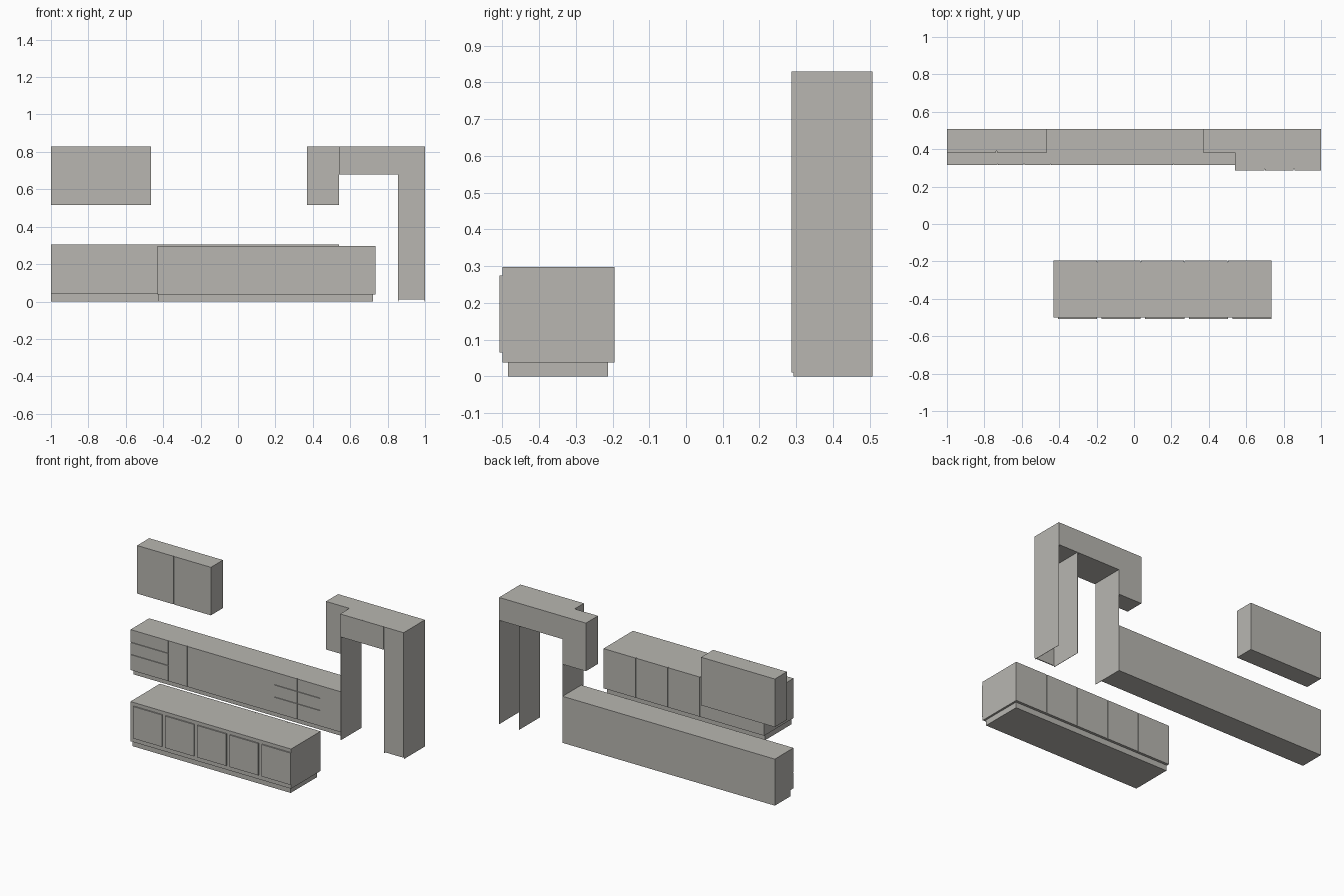
import bpy
import bmesh

cube = bpy.data.objects.get("Cube")
if cube:
    bpy.data.objects.remove(cube)

grey = bpy.data.materials.new("warm grey")
grey.use_nodes = True
colour = (0.48, 0.47, 0.44, 1)
grey.diffuse_color = colour
grey.node_tree.nodes["Principled BSDF"].inputs["Base Color"].default_value = colour


def box(name, x, y, z):
    """Box spanning the given (low, high) ranges."""
    bm = bmesh.new()
    bmesh.ops.create_cube(bm, size=1)
    for v in bm.verts:
        v.co = [r[0] if c < 0 else r[1] for c, r in zip(v.co, (x, y, z))]
    mesh = bpy.data.meshes.new(name)
    bm.to_mesh(mesh)
    bm.free()
    mesh.materials.append(grey)
    ob = bpy.data.objects.new(name, mesh)
    bpy.context.collection.objects.link(ob)
    return ob


def fronts(name, xs, y, zs, gap=0.0015):
    """Grid of door or drawer fronts between the split lines, with narrow gaps."""
    for i, (x0, x1) in enumerate(zip(xs, xs[1:])):
        for j, (z0, z1) in enumerate(zip(zs, zs[1:])):
            left = gap if i else 0
            right = gap if i < len(xs) - 2 else 0
            low = gap if j else 0
            high = gap if j < len(zs) - 2 else 0
            box(f"{name}_{i + 1}_{j + 1}", (x0 + left, x1 - right), y,
                (z0 + low, z1 - high))


BACK = 0.508

# Base cabinet run along the back
box("base_body", (-1, 0.54), (0.321, BACK), (0.04, 0.305))
box("base_plinth", (-1, 0.54), (0.345, BACK), (0, 0.04))
base_y = (0.315, 0.321)
levels = (0.04, 0.142, 0.222, 0.305)
fronts("left_drawer", (-1, -0.729), base_y, levels)
fronts("base_door", (-0.726, -0.588, -0.447), base_y, (0.04, 0.305))
box("base_panel", (-0.444, 0.043), base_y, (0.04, 0.305))
fronts("right_drawer", (0.043, 0.209, 0.374), base_y, levels)
box("base_end_panel", (0.374, 0.54), base_y, (0.04, 0.305))

# Wall cabinets
wall_z = (0.515, 0.83)
box("left_wall_cabinet", (-1, -0.465), (0.389, BACK), wall_z)
fronts("left_wall_door", (-1, -0.735, -0.465), (0.383, 0.389), wall_z)
box("right_wall_cabinet", (0.37, 0.54), (0.389, BACK), wall_z)
box("right_wall_door", (0.37, 0.54), (0.383, 0.389), wall_z)

# Tall surround: bridge cabinet, thin side panels and tall door, open at the back
tall_y = (0.293, BACK)
box("bridge_cabinet", (0.54, 1), tall_y, (0.68, 0.83))
for name, x in (("left", 0.539), ("middle", 0.855), ("right", 0.998)):
    box(f"tall_{name}_panel", (x, x + 0.002), tall_y, (0, 0.70))
door_y = (0.287, 0.293)
fronts("bridge_door", (0.54, 0.698, 0.854), door_y, (0.68, 0.83))
box("tall_door", (0.857, 1), door_y, (0.01, 0.83))

# Island
x0, x1 = -0.43, 0.735
step = (x1 - x0) / 5
box("island_body", (x0, x1), (-0.50, -0.203), (0.037, 0.297))
box("island_plinth", (-0.425, 0.722), (-0.485, -0.212), (0, 0.037))
splits = [x0 + step * i for i in range(6)]
fronts("island_back_door", splits, (-0.203, -0.195), (0.037, 0.297))
for i, x in enumerate(splits[1:]):
    box(f"island_front_door_{i + 1}", (x - 0.209, x), (-0.508, -0.50),
        (0.065, 0.274))
